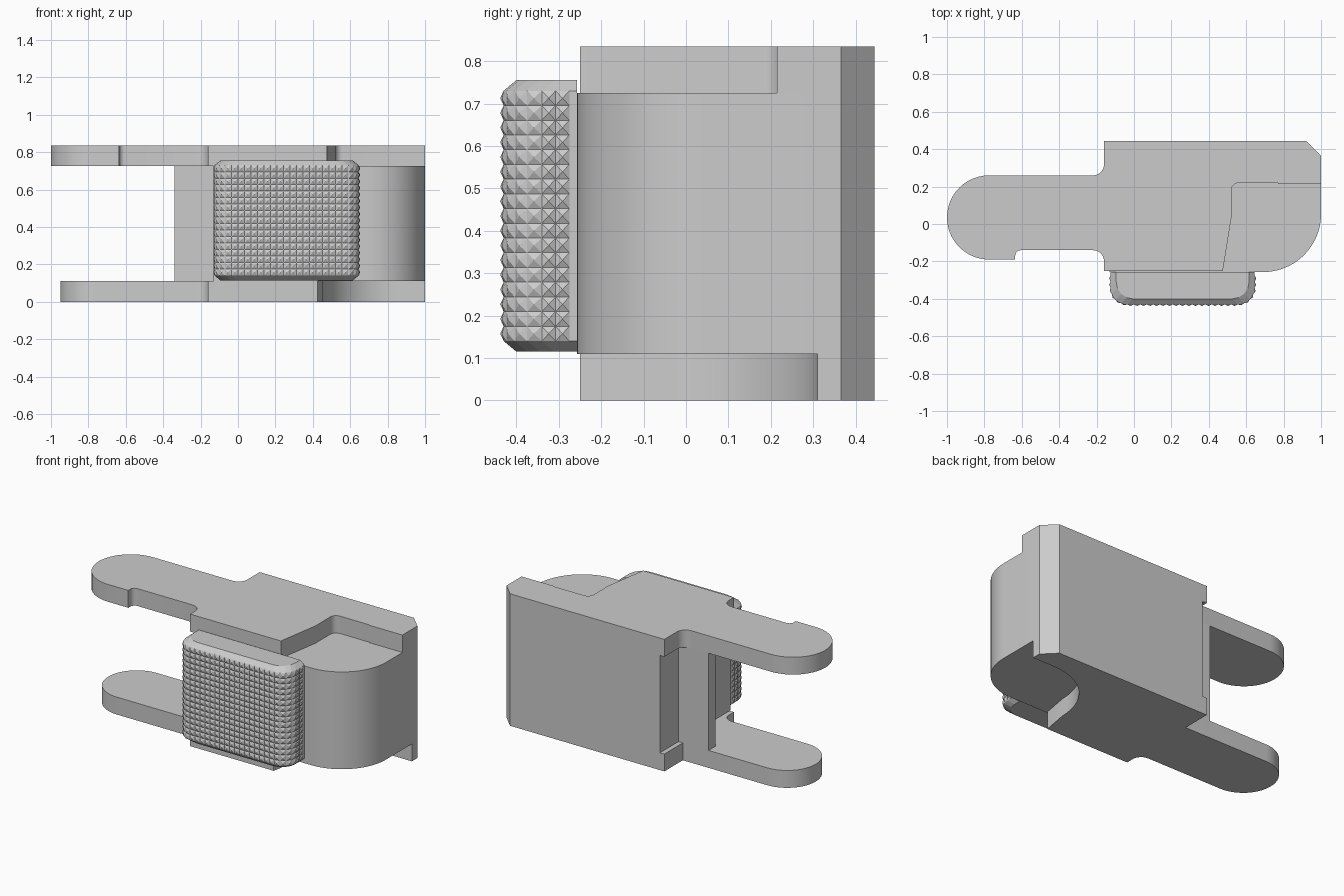
import bpy, bmesh
from math import cos, sin, radians

cube = bpy.data.objects.get("Cube")
if cube:
    bpy.data.objects.remove(cube, do_unlink=True)

grey = bpy.data.materials.new("plain_grey")
grey.use_nodes = True
colour = (0.6, 0.6, 0.6, 1)
grey.diffuse_color = colour
grey.node_tree.nodes["Principled BSDF"].inputs["Base Color"].default_value = colour


def arc(cx, cy, r, start, end, n=10):
    """Points along a circular arc, angles in degrees."""
    angles = [radians(start + (end - start) * i / n) for i in range(n + 1)]
    return [(cx + r * cos(a), cy + r * sin(a)) for a in angles]


def finish(bm, name, smooth=True):
    bmesh.ops.recalc_face_normals(bm, faces=bm.faces[:])
    mesh = bpy.data.meshes.new(name)
    bm.to_mesh(mesh)
    bm.free()
    mesh.materials.append(grey)
    obj = bpy.data.objects.new(name, mesh)
    bpy.context.collection.objects.link(obj)
    if smooth:
        bpy.ops.object.select_all(action="DESELECT")
        obj.select_set(True)
        bpy.context.view_layer.objects.active = obj
        bpy.ops.object.shade_smooth_by_angle(angle=radians(25))
    return obj


def prism(name, outline, z0, z1):
    """Extrude a flat outline between two heights."""
    bm = bmesh.new()
    face = bm.faces.new([bm.verts.new((x, y, z0)) for x, y in outline])
    result = bmesh.ops.extrude_face_region(bm, geom=[face], use_keep_orig=True)
    top = [v for v in result["geom"] if isinstance(v, bmesh.types.BMVert)]
    bmesh.ops.translate(bm, verts=top, vec=(0, 0, z1 - z0))
    return finish(bm, name)


back_corner = [(1, 0.365), (0.92, 0.445)]

# Upper plate: long hooked arm and a stepped front edge
prism("upper_plate",
      arc(-0.775, 0.035, 0.225, 90, 270, 24) + [(-0.635, -0.19)]
      + arc(-0.605, -0.17, 0.03, 180, 90, 6) + arc(-0.22, -0.2, 0.06, 90, 0)
      + [(-0.16, -0.25), (0.475, -0.25), (0.52, 0.03)]
      + arc(0.56, 0.18, 0.04, 180, 90, 6)
      + [(0.77, 0.22), (0.77, 0.215), (1, 0.215)] + back_corner
      + [(-0.16, 0.445)] + arc(-0.22, 0.32, 0.06, 0, -90),
      0.725, 0.835)

# Lower plate: plain arm and a scooped corner
prism("lower_plate",
      arc(-0.75, 0.06, 0.2, 90, 270, 24) + arc(-0.22, -0.2, 0.06, 90, 0)
      + [(-0.16, -0.25), (0.425, -0.25)] + arc(0.845, -0.08, 0.39, 180, 90, 16)
      + [(1, 0.31)] + back_corner + [(-0.16, 0.445), (-0.16, 0.26)],
      0, 0.11)

# Main block with one rounded front corner, and the thin wall beside it
prism("main_body",
      [(-0.13, -0.257)] + arc(0.69, 0.053, 0.31, -90, 0, 20)
      + back_corner + [(-0.13, 0.445)],
      0.11, 0.725)
prism("thin_wall",
      [(-0.34, 0.19), (-0.13, 0.19), (-0.13, 0.26), (-0.34, 0.26)],
      0.0, 0.725)


# Grip pad: rounded front with rows of small pyramids
def pad_path(inset):
    half, front, r = 0.385 - inset, -0.43 + inset, 0.09
    straight = half - r
    side = [(half, -0.257), (half, -0.275), (half, (front + r - 0.275) / 2)]
    right = side + arc(straight, front + r, r, 0, -90, 4)
    left = [(-x, y) for x, y in reversed(right)]
    columns = 17
    middle = [(straight * (1 - 2 * i / columns), front) for i in range(1, columns)]
    return [(x + 0.26, y) for x, y in right + middle + left]


rows = 17
levels = [(0.03, 0.115)]
levels += [(0, 0.14 + 0.59 * i / rows) for i in range(rows + 1)]
levels += [(0.03, 0.755)]
bm = bmesh.new()
rings = [[bm.verts.new((x, y, z)) for x, y in pad_path(d)] for d, z in levels]
studs = []
for j in range(len(rings) - 1):
    low, high = rings[j], rings[j + 1]
    for i in range(len(low) - 1):
        face = bm.faces.new((low[i + 1], low[i], high[i], high[i + 1]))
        if 0 < j < len(rings) - 2 and 0 < i < len(low) - 2:
            studs.append(face)
bm.faces.new(rings[0])
bm.faces.new(rings[-1])
bm.faces.new([r[0] for r in rings] + [r[-1] for r in reversed(rings)])
bmesh.ops.recalc_face_normals(bm, faces=bm.faces[:])
bmesh.ops.poke(bm, faces=studs, offset=0.008)
finish(bm, "grip_pad", smooth=False)
